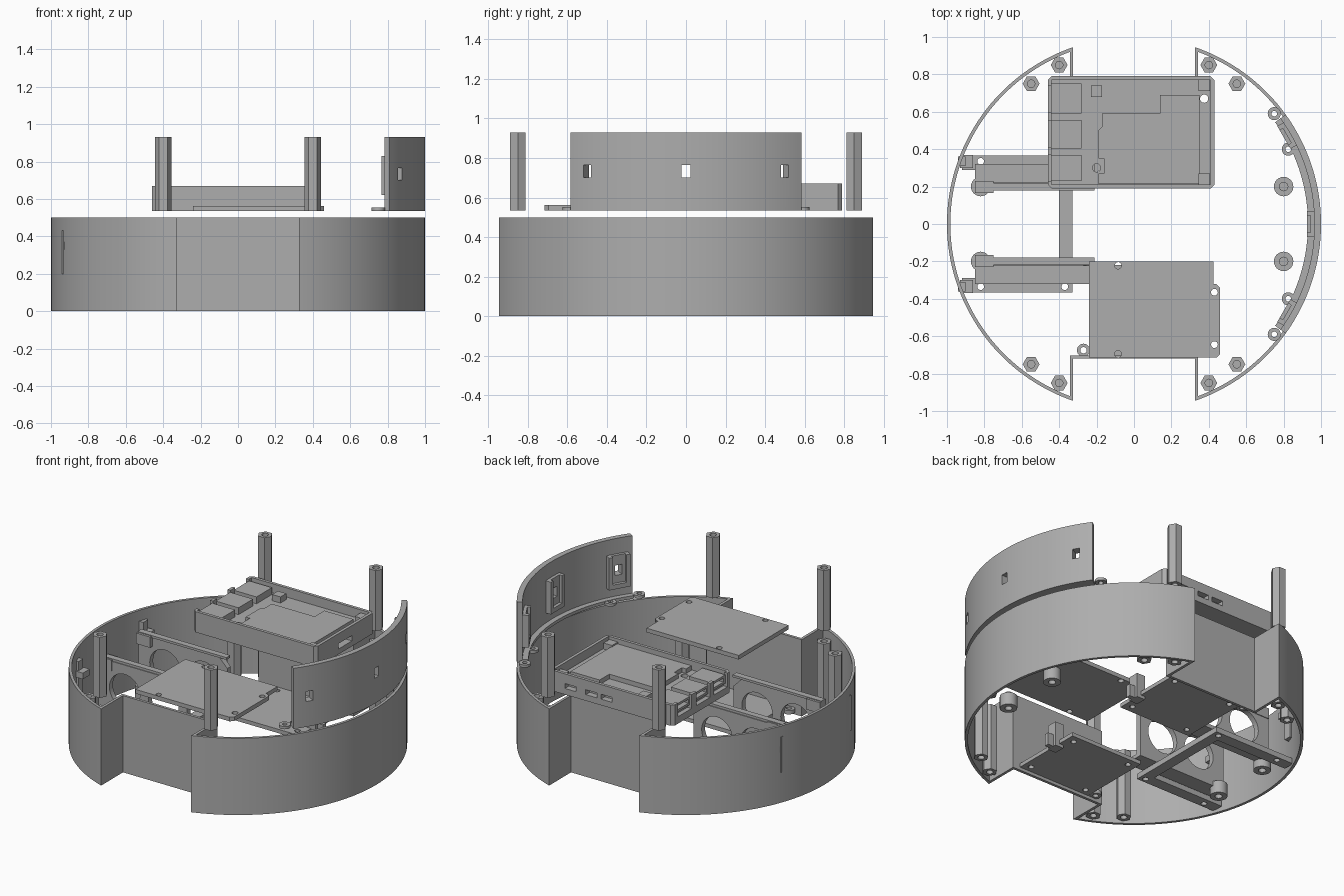
import bpy, bmesh
from math import radians, sin, cos, pi, asin, acos

if "Cube" in bpy.data.objects:
    bpy.data.objects.remove(bpy.data.objects["Cube"])

grey = bpy.data.materials.new("plain_grey")
grey.use_nodes = True
grey.diffuse_color = (0.42, 0.42, 0.42, 1)
grey.node_tree.nodes["Principled BSDF"].inputs["Base Color"].default_value = (0.42, 0.42, 0.42, 1)


def finish(obj):
    obj.data.shade_smooth()
    obj.data.set_sharp_from_angle(angle=radians(30))
    return obj


def bake(obj):
    # replace the mesh by its modified version
    dg = bpy.context.evaluated_depsgraph_get()
    mesh = bpy.data.meshes.new_from_object(obj.evaluated_get(dg))
    obj.modifiers.clear()
    obj.data = mesh
    return finish(obj)


def prism(name, pts, lo, hi, axis="z", caps=True):
    # extrude an outline along z or y
    bm = bmesh.new()
    put = (lambda p, h: (p[0], p[1], h)) if axis == "z" else (lambda p, h: (p[0], h, p[1]))
    a = [bm.verts.new(put(p, lo)) for p in pts]
    b = [bm.verts.new(put(p, hi)) for p in pts]
    n = len(pts)
    for i in range(n):
        j = (i + 1) % n
        bm.faces.new((a[i], a[j], b[j], b[i]))
    if caps:
        bm.faces.new(a[::-1])
        bm.faces.new(b)
        bmesh.ops.recalc_face_normals(bm, faces=bm.faces)
    mesh = bpy.data.meshes.new(name)
    bm.to_mesh(mesh)
    bm.free()
    mesh.materials.append(grey)
    obj = bpy.data.objects.new(name, mesh)
    bpy.context.collection.objects.link(obj)
    return finish(obj)


def rect(x0, x1, y0, y1):
    return [(x0, y0), (x1, y0), (x1, y1), (x0, y1)]


def circle(x, y, r, n=24):
    return [(x + r * cos(2 * pi * i / n), y + r * sin(2 * pi * i / n)) for i in range(n)]


def arc(r, a0, a1, n=48):
    return [(r * cos(a0 + (a1 - a0) * i / n), r * sin(a0 + (a1 - a0) * i / n)) for i in range(n + 1)]


def box(name, x0, x1, y0, y1, z0, z1):
    return prism(name, rect(x0, x1, min(y0, y1), max(y0, y1)), z0, z1)


def cut(obj, cutters):
    for c in cutters:
        c.hide_render = True
        m = obj.modifiers.new("cut", "BOOLEAN")
        m.object, m.operation, m.solver = c, "DIFFERENCE", "EXACT"
    bake(obj)
    for c in cutters:
        bpy.data.objects.remove(c)
    return obj


def hole(x, y, r, z0, z1, axis="z", n=24):
    return prism("hole_cutter", circle(x, y, r, n), z0, z1, axis)


# round outer wall with two wheel wells
W, D = 0.325, 0.72
t = acos(W)
outline = (arc(1, -t, t, 64) + [(W, D), (-W, D)] + arc(1, pi - t, pi + t, 64) + [(-W, -D), (W, -D)])
wall = prism("outer_wall", outline, 0, 0.5, caps=False)
solid = wall.modifiers.new("thickness", "SOLIDIFY")
solid.thickness, solid.offset, solid.use_even_offset = 0.018, -1, True
bake(wall)

# hexagonal posts, lower and upper
for sx in (1, -1):
    for sy in (1, -1):
        for x, y in ((0.4, 0.85), (0.55, 0.75)):
            post = prism("lower_post", circle(sx * x, sy * y, 0.045, 6), 0.01, 0.45)
            cut(post, [hole(sx * x, sy * y, 0.02, -0.1, 0.06), hole(sx * x, sy * y, 0.02, 0.4, 0.6)])
        post = prism("upper_post", circle(sx * 0.4, sy * 0.85, 0.045, 6), 0.535, 0.93)
        cut(post, [hole(sx * 0.4, sy * 0.85, 0.02, 0.5, 0.58), hole(sx * 0.4, sy * 0.85, 0.02, 0.88, 1)])

# raised curved panel with three sensor windows
a = asin(0.585)
panel = prism("curved_panel", arc(1, -a, a) + arc(0.965, a, -a), 0.535, 0.93)
windows = []
for ang in (-radians(30), 0, radians(30)):
    c = prism("window_cutter", rect(0.8, 1.1, -0.022, 0.022), 0.7, 0.765)
    c.rotation_euler.z = ang
    windows.append(c)
    pocket = prism("sensor_pocket", rect(0.925, 0.968, -0.07, 0.07), 0.62, 0.83)
    inner = prism("pocket_cutter", rect(0.9, 0.945, -0.045, 0.045), 0.65, 0.86)
    slot = prism("slot_cutter", rect(0.9, 1.1, -0.022, 0.022), 0.7, 0.765)
    cut(pocket, [inner, slot])
    pocket.rotation_euler.z = ang
bpy.context.view_layer.update()
cut(panel, windows)
prism("panel_flange", arc(0.97, -a, a) + arc(0.93, a, -a), 0.535, 0.555)
for s in (1, -1):
    for x, y in ((0.75, 0.59), (0.825, 0.4)):
        ear = prism("panel_ear", circle(x, s * y, 0.035), 0.535, 0.553)
        cut(ear, [hole(x, s * y, 0.015, 0.5, 0.6)])

for s in (1, -1):
    # round feet at both ends
    for x in (0.8, -0.82):
        foot = prism("foot", circle(x, s * 0.2, 0.052), 0.01, 0.09)
        cut(foot, [hole(x, s * 0.2, 0.022, -0.1, 0.05)])
        if x > 0:
            prism("foot_cap", circle(x, s * 0.2, 0.025), 0.09, 0.11)

    # low base plate with corner ear and pillar
    lo = box("lower_plate", -0.235, 0.29, s * 0.22, s * 0.71, 0.02, 0.045)
    corners = [(x, s * y) for x in (-0.18, 0.24) for y in (0.27, 0.66)]
    cut(lo, [hole(x, y, 0.018, 0, 0.1, n=12) for x, y in corners])
    ear = prism("plate_ear", circle(-0.27, s * 0.675, 0.035), 0.02, 0.045)
    cut(ear, [hole(-0.27, s * 0.675, 0.017, 0, 0.1)])
    box("plate_pillar", 0.26, 0.32, s * 0.34, s * 0.41, 0.0, 0.16)
    box("pillar_foot", 0.28, 0.36, s * 0.36, s * 0.39, 0.0, 0.08)

    # motor bracket: upright plate with large round holes
    side = prism("bracket_side", [(-0.85, 0.06), (-0.21, 0.06), (-0.21, 0.36), (-0.27, 0.42),
                                  (-0.8, 0.42), (-0.85, 0.36)],
                 min(s * 0.19, s * 0.225), max(s * 0.19, s * 0.225), "y")
    cut(side, [hole(x, 0.25, 0.11, -1, 1, "y", 32) for x in (-0.38, -0.66)])
    box("bracket_lip", -0.85, -0.75, s * 0.165, s * 0.23, 0.36, 0.43)
    box("bracket_shelf", -0.85, -0.21, s * 0.22, s * 0.32, 0.06, 0.085)
    box("bracket_rail", -0.85, -0.21, s * 0.18, s * 0.22, 0.42, 0.435)
    # frame leg and wall hook
    leg = box("frame_leg", -0.92, -0.33, s * 0.29, s * 0.365, 0.02, 0.055)
    cut(leg, [hole(x, s * 0.335, 0.018, 0, 0.1) for x in (-0.82, -0.37)])
    box("wall_hook", -0.93, -0.86, s * 0.3, s * 0.37, 0.33, 0.37)
    box("hook_stem", -0.94, -0.9, s * 0.31, s * 0.36, 0.2, 0.43)

box("frame_crossbar", -0.4, -0.33, -0.3, 0.3, 0.02, 0.055)

# floating circuit board
board = prism("circuit_board", [(-0.24, -0.715), (0.44, -0.715), (0.46, -0.695), (0.46, -0.34), (0.44, -0.32),
                                (0.425, -0.32), (0.425, -0.2), (-0.24, -0.2)], 0.535, 0.562)
cut(board, [hole(x, y, 0.018, 0.5, 0.6) for x, y in
            ((0.43, -0.365), (0.43, -0.645), (-0.085, -0.222), (-0.085, -0.695))])

# controller case: tray with side ports and an open connector end
x0, x1, y0, y1 = -0.46, 0.43, 0.19, 0.79
b = 0.02
case = prism("controller_case", [(x0, y0 + b), (x0 + b, y0), (x1 - b, y0), (x1, y0 + b),
                                 (x1, y1 - b), (x1 - b, y1), (x0 + b, y1), (x0, y1 - b)], 0.535, 0.67)
cutters = [box("tray_cutter", x0 + 0.02, x1 - 0.02, y0 + 0.02, y1 - 0.02, 0.61, 0.8),
           hole(0.375, 0.67, 0.022, 0.5, 0.8), hole(-0.2, 0.3, 0.022, 0.5, 0.8)]
for y in (0.3, 0.48, 0.67):
    cutters.append(box("end_cutter", -0.6, -0.43, y - 0.07, y + 0.07, 0.58, 0.8))
for x in (0.28, 0.13, 0.02):
    cutters.append(box("port_cutter", x - 0.04, x + 0.04, 0.75, 0.85, 0.575, 0.607))
cutters.append(box("card_cutter", 0.38, 0.5, 0.42, 0.56, 0.57, 0.605))
cut(case, cutters)
for y, w in ((0.3, 0.07), (0.48, 0.075), (0.67, 0.08)):
    jack = box("connector", -0.445, -0.28, y - w, y + w, 0.6, 0.655)
    cut(jack, [box("jack_cutter", -0.5, -0.36, y - w + 0.02, y + w - 0.02, 0.615, 0.64)])
lid = prism("case_inner_cover", [(-0.19, 0.215), (0.35, 0.215), (0.35, 0.69), (0.14, 0.69),
                                 (0.14, 0.59), (-0.17, 0.59), (-0.17, 0.52), (-0.19, 0.5)], 0.6, 0.64)
cut(lid, [box("bay_cutter", -0.25, -0.16, 0.27, 0.35, 0.5, 0.8)])
for x, y in ((-0.2, 0.71), (0.375, 0.74), (0.375, 0.24)):
    box("case_boss", x - 0.03, x + 0.03, y - 0.03, y + 0.03, 0.6, 0.65)
